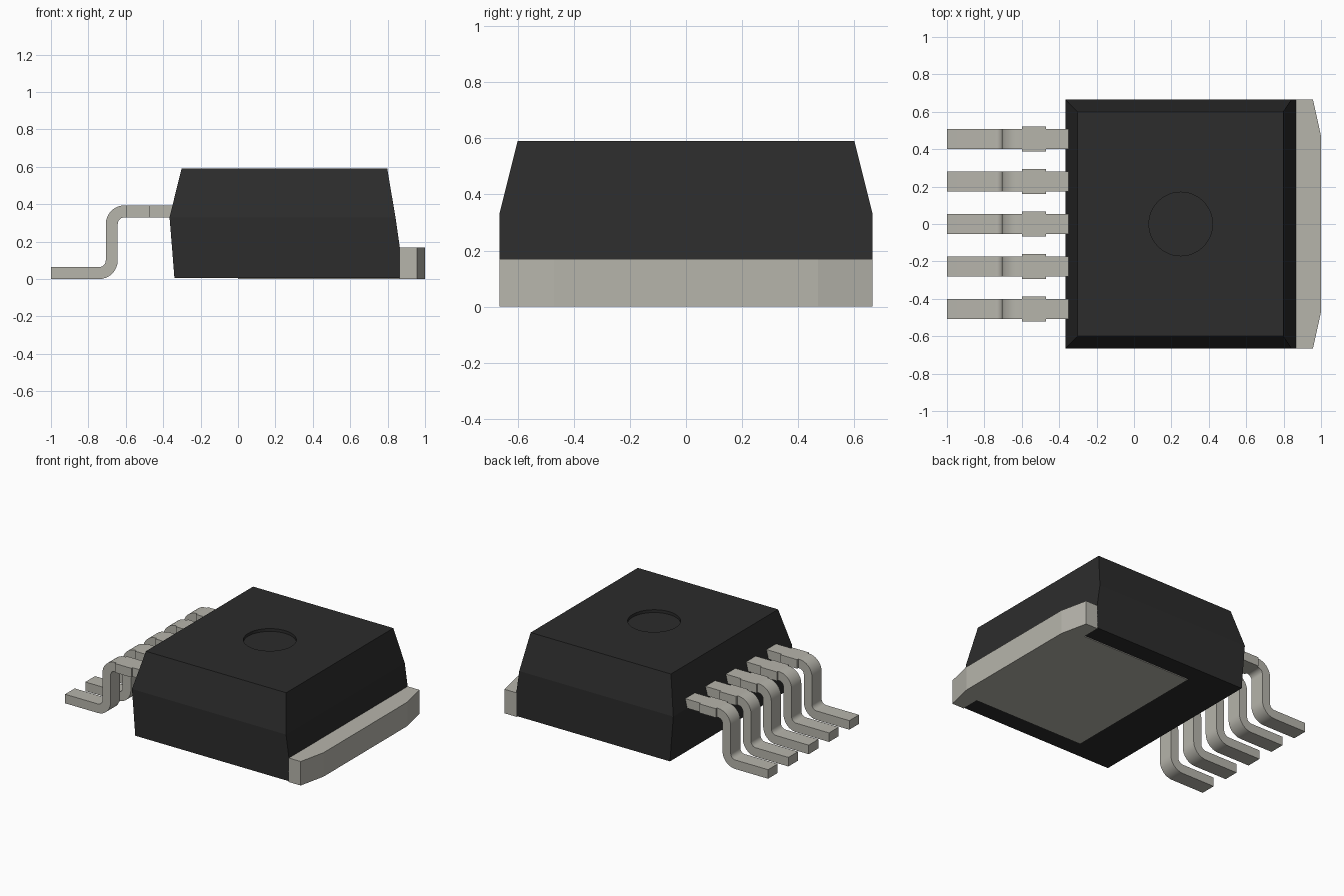
import bpy, bmesh, math

if "Cube" in bpy.data.objects:
    bpy.data.objects.remove(bpy.data.objects["Cube"])


def material(name, color):
    m = bpy.data.materials.new(name)
    m.diffuse_color = (*color, 1)
    m.use_nodes = True
    m.node_tree.nodes["Principled BSDF"].inputs["Base Color"].default_value = m.diffuse_color
    return m


BLACK = material("black_plastic", (0.025, 0.025, 0.025))
METAL = material("tinned_metal", (0.47, 0.46, 0.41))


def loft(name, rings, mat):
    """Skin a list of equal-length point rings and cap both ends."""
    bm = bmesh.new()
    vr = [[bm.verts.new(p) for p in r] for r in rings]
    n = len(rings[0])
    for a, b in zip(vr, vr[1:]):
        for i in range(n):
            j = (i + 1) % n
            bm.faces.new((a[i], a[j], b[j], b[i]))
    bm.faces.new(vr[0][::-1])
    bm.faces.new(vr[-1])
    bmesh.ops.recalc_face_normals(bm, faces=bm.faces[:])
    me = bpy.data.meshes.new(name)
    bm.to_mesh(me)
    bm.free()
    me.materials.append(mat)
    ob = bpy.data.objects.new(name, me)
    bpy.context.collection.objects.link(ob)
    return ob


# Moulded body: rectangles (z, x min, x max, half width) stacked upward
sections = [(0.006, -0.34, 0.865, 0.665), (0.17, -0.353, 0.865, 0.665),
            (0.33, -0.366, 0.842, 0.665), (0.59, -0.302, 0.798, 0.60)]
body = loft("body", [[(x0, -w, z), (x1, -w, z), (x1, w, z), (x0, w, z)]
                     for z, x0, x1, w in sections], BLACK)

# Round shallow dimple in the top
bpy.ops.mesh.primitive_cylinder_add(vertices=48, radius=0.17, depth=0.1,
                                    location=(0.25, 0, 0.62))
cutter = bpy.context.object
cutter.name = "dimple_cutter"
cutter.data.materials.append(BLACK)
cutter.hide_render = True
cutter.hide_set(True)
mod = body.modifiers.new("dimple", 'BOOLEAN')
mod.operation = 'DIFFERENCE'
mod.solver = 'EXACT'
mod.object = cutter
# Apply the cut and drop the helper
bpy.context.view_layer.objects.active = body
bpy.ops.object.modifier_apply(modifier="dimple")
bpy.data.objects.remove(cutter)

# Metal tab with the exposed pad under the body
half = [(0.0, 0.535), (0.862, 0.535), (0.862, 0.665), (0.957, 0.665), (1.0, 0.47)]
outline = half + [(x, -y) for x, y in reversed(half)]
loft("heat_tab", [[(x, y, z) for x, y in outline] for z in (0.0, 0.17)], METAL)

# Lead: stations (outer/left-top point, inner/right-bottom point, half width)
W, WIDE = 0.054, 0.067
T, R, r, STEPS = 0.064, 0.10, 0.036, 8
XV, H = -0.707, 0.394          # left face of the upright, top of the lead


def bend(cx, cz, start, end, top_r, bottom_r):
    out = []
    for i in range(STEPS + 1):
        a = math.radians(start + (end - start) * i / STEPS)
        c, s = math.cos(a), math.sin(a)
        out.append(((cx + top_r * c, cz + top_r * s),
                    (cx + bottom_r * c, cz + bottom_r * s), W))
    return out


stations = [((-1.0, T), (-1.0, 0.0), W)]
stations += bend(XV - r, R, -90, 0, r, R)
stations += bend(XV + R, H - R, 180, 90, R, r)
for x, w in ((-0.60, W), (-0.60, WIDE), (-0.47, WIDE), (-0.47, W), (-0.335, W)):
    stations.append(((x, H), (x, H - T), w))

for k in range(5):
    y = (k - 2) * 0.2275
    lead = loft(f"lead_{k + 1}",
                [[(a[0], y - w, a[1]), (a[0], y + w, a[1]),
                  (b[0], y + w, b[1]), (b[0], y - w, b[1])]
                 for a, b, w in stations], METAL)
    bpy.ops.object.select_all(action='DESELECT')
    lead.select_set(True)
    bpy.context.view_layer.objects.active = lead
    bpy.ops.object.shade_smooth_by_angle(angle=math.radians(30))
